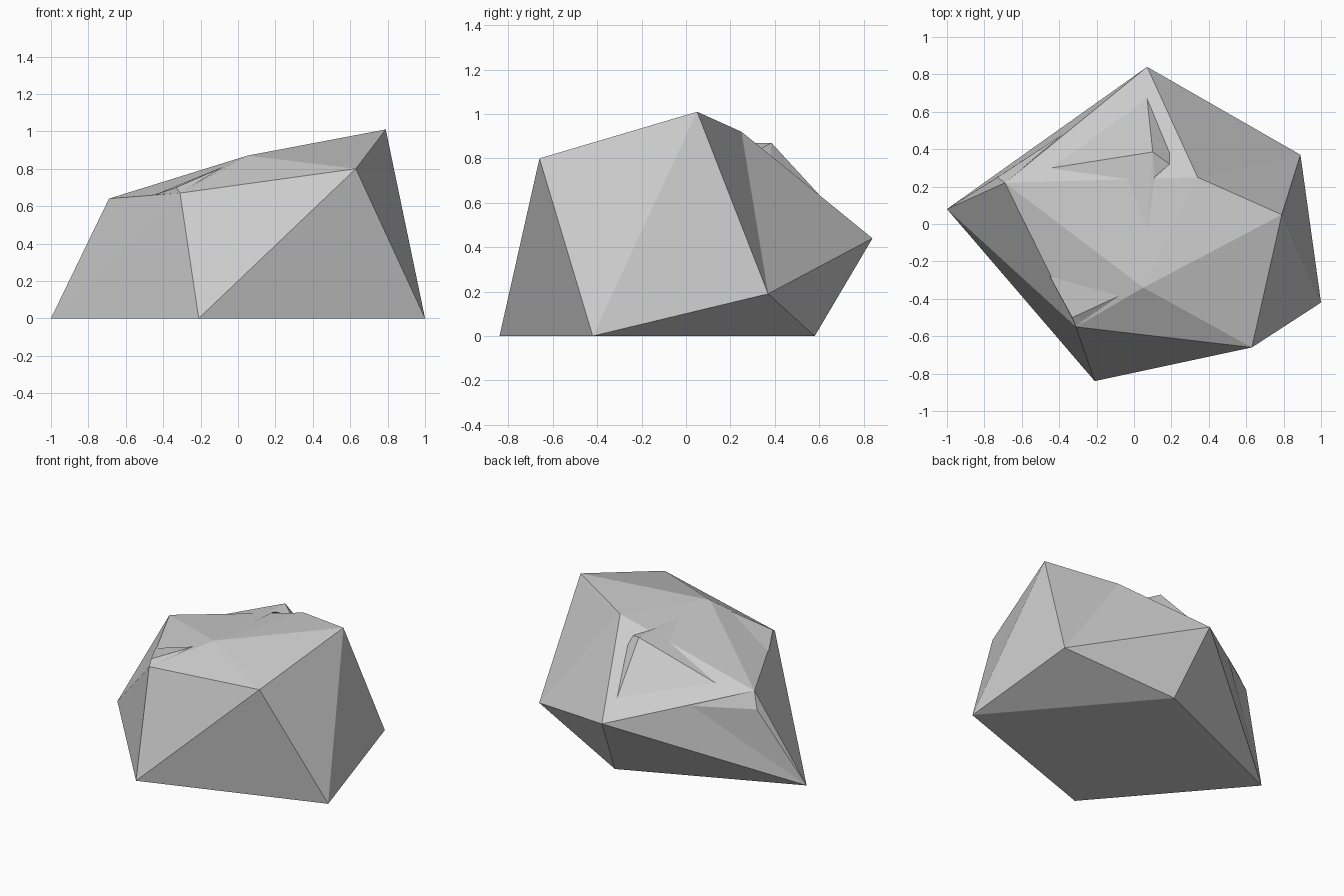
import bpy
import bmesh

if "Cube" in bpy.data.objects:
    bpy.data.objects.remove(bpy.data.objects["Cube"])


def facet_object(name, points, faces):
    """Flat-faceted mesh from a few named corner points."""
    bm = bmesh.new()
    v = {k: bm.verts.new(p) for k, p in points.items()}
    for f in faces.split():
        bm.faces.new([v[k] for k in f])
    bmesh.ops.recalc_face_normals(bm, faces=bm.faces[:])
    mesh = bpy.data.meshes.new(name)
    bm.to_mesh(mesh)
    bm.free()
    obj = bpy.data.objects.new(name, mesh)
    bpy.context.collection.objects.link(obj)
    return obj


def chip(name, apex, ring, sink=0.01):
    """Raised chip: a fan from an apex to a ring, closed slightly below the surface."""
    n = len(ring)
    pts = {"z": apex}
    letters = "abcdefgh"[:n]
    for k, p in zip(letters, ring):
        pts[k] = (p[0], p[1], p[2] - sink)
    faces = ["z" + letters[i] + letters[(i + 1) % n] for i in range(n)]
    faces += ["a" + letters[i] + letters[i + 1] for i in range(1, n - 1)]
    return facet_object(name, pts, " ".join(faces))


# Main boulder: corners H F C K sit on the ground
corners = {
    "H": (-1.00, 0.08, 0), "F": (-0.21, -0.84, 0), "C": (1.00, -0.42, 0), "K": (0.15, 0.58, 0),
    "A": (0.07, 0.84, 0.44), "B": (0.89, 0.37, 0.19), "D": (0.63, -0.66, 0.80),
    "E": (0.79, 0.05, 1.01), "G": (-0.31, -0.55, 0.67), "I": (-0.69, 0.22, 0.64),
    "J": (0.34, 0.25, 0.92), "M": (0.05, -0.34, 0.87),
}
facet_object("boulder", corners,
             "HKCF IMJ JME EMD DMG GMI IJA EJB JAB BAK BKC EBC ECD "
             "DCF DFG GFH GHI AIH AHK")

# Overhanging chip on the top
chip("top_chip", (0.10, 0.385, 0.87),
     [(-0.44, 0.30, 0.66), (0.07, -0.05, 0.86), (0.11, 0.25, 0.865),
      (0.19, 0.32, 0.835), (0.19, 0.38, 0.79), (0.07, 0.67, 0.56)], sink=0.0)

# Small chip on the front left edge
chip("front_chip", (-0.33, -0.50, 0.70),
     [(-0.31, -0.55, 0.67), (-0.27, -0.51, 0.70), (-0.08, -0.385, 0.81),
      (-0.45, -0.28, 0.66)], sink=0.0)

# Small chip on the back left shoulder
chip("back_chip", (-0.73, 0.25, 0.53),
     [(-0.69, 0.22, 0.64), (-1.00, 0.08, 0.0), (-0.38, 0.48, 0.55)], sink=0.0)
